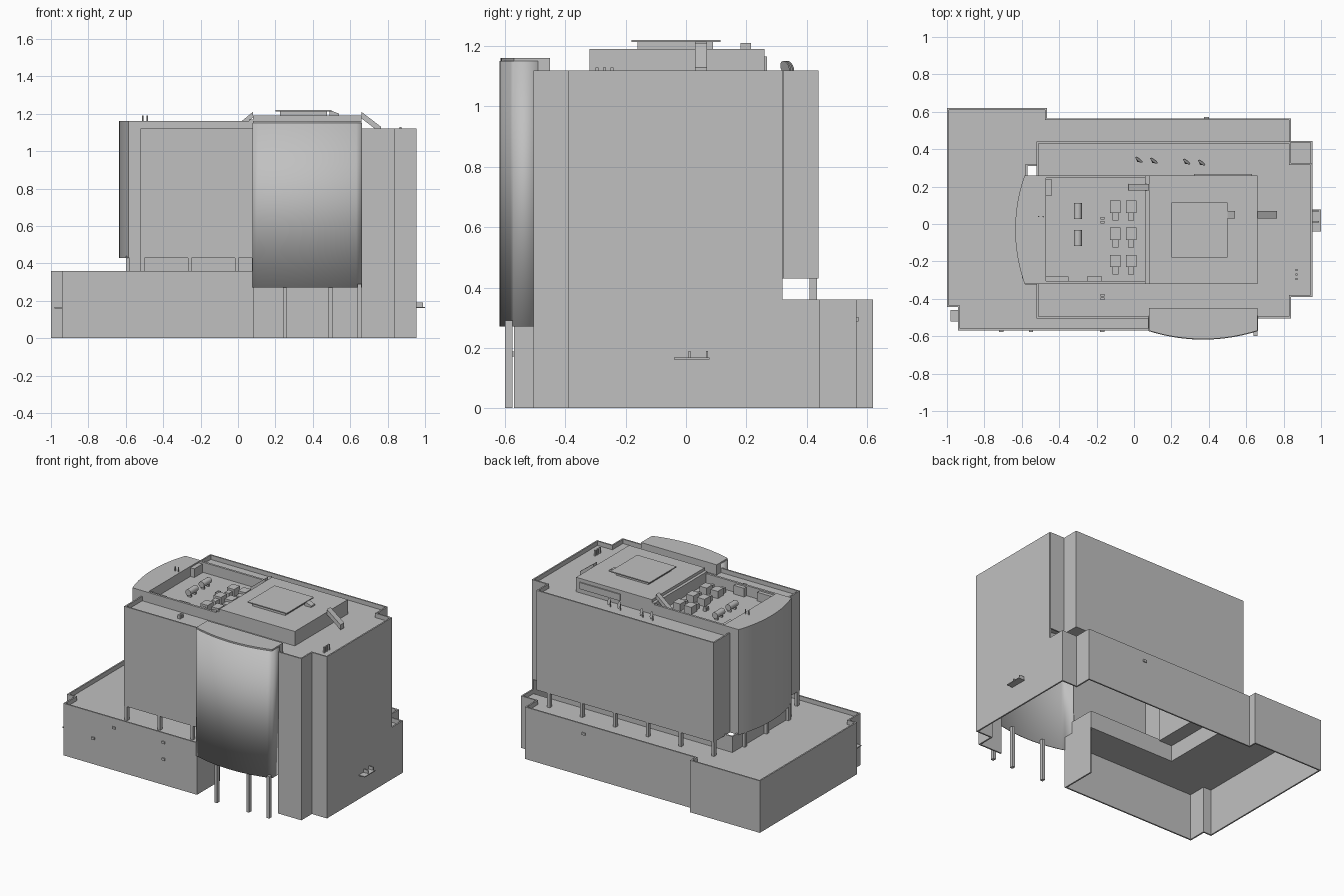
import bpy, bmesh, math
from mathutils import Vector, Matrix

if "Cube" in bpy.data.objects:
    bpy.data.objects.remove(bpy.data.objects["Cube"])

mat = bpy.data.materials.new("light_grey")
mat.use_nodes = True
GREY = (0.53, 0.53, 0.53, 1)
mat.diffuse_color = GREY
mat.node_tree.nodes["Principled BSDF"].inputs["Base Color"].default_value = GREY


def finish(name, bm):
    me = bpy.data.meshes.new(name)
    bm.to_mesh(me)
    bm.free()
    me.materials.append(mat)
    ob = bpy.data.objects.new(name, me)
    bpy.context.scene.collection.objects.link(ob)
    return ob


def prism(name, pts, z0, z1):
    """Solid block from a plan outline."""
    bm = bmesh.new()
    f = bm.faces.new([bm.verts.new((x, y, z0)) for x, y in pts])
    up = bmesh.ops.extrude_face_region(bm, geom=[f])["geom"]
    bmesh.ops.translate(bm, vec=(0, 0, z1 - z0),
                        verts=[v for v in up if isinstance(v, bmesh.types.BMVert)])
    bmesh.ops.recalc_face_normals(bm, faces=bm.faces[:])
    return finish(name, bm)


def wall(name, pts, z0, z1, t=0.01):
    """Thin upright wall along a plan path."""
    bm = bmesh.new()
    lo = [bm.verts.new((x, y, z0)) for x, y in pts]
    hi = [bm.verts.new((x, y, z1)) for x, y in pts]
    for i in range(len(pts) - 1):
        bm.faces.new((lo[i], lo[i + 1], hi[i + 1], hi[i]))
    ob = finish(name, bm)
    mod = ob.modifiers.new("thickness", "SOLIDIFY")
    mod.thickness = t
    mod.offset = 0
    mod.use_even_offset = True
    return ob


def box(name, x0, x1, y0, y1, z0, z1):
    return prism(name, [(x0, y0), (x1, y0), (x1, y1), (x0, y1)], z0, z1)


def cylinder(name, a, b, r, r2=None, n=16):
    a, b = Vector(a), Vector(b)
    d = b - a
    bm = bmesh.new()
    m = Matrix.Translation((a + b) / 2) @ d.to_track_quat("Z", "Y").to_matrix().to_4x4()
    bmesh.ops.create_cone(bm, cap_ends=True, segments=n, radius1=r,
                          radius2=r if r2 is None else r2, depth=d.length, matrix=m)
    return finish(name, bm)


def beam(name, a, b, y0, y1, t):
    """Sloped bar in the xz plane."""
    bm = bmesh.new()
    f = bm.faces.new([bm.verts.new((x, y0, z)) for x, z in
                      (a, b, (b[0], b[1] - t), (a[0], a[1] - t))])
    up = bmesh.ops.extrude_face_region(bm, geom=[f])["geom"]
    bmesh.ops.translate(bm, vec=(0, y1 - y0, 0),
                        verts=[v for v in up if isinstance(v, bmesh.types.BMVert)])
    bmesh.ops.recalc_face_normals(bm, faces=bm.faces[:])
    return finish(name, bm)


def bow(half, depth, n=20):
    """Shallow arc as (along, outward) pairs."""
    r = (half ** 2 + depth ** 2) / (2 * depth)
    a = math.asin(half / r)
    angles = [a * (2 * i / n - 1) for i in range(n + 1)]
    return [(r * math.sin(t), r * math.cos(t) - r + depth) for t in angles]


# podium shell and roof, open beneath
podium = [(0.08, -0.565), (-0.935, -0.565), (-0.935, -0.44), (-0.995, -0.44),
          (-0.995, 0.615), (-0.47, 0.615), (-0.47, 0.56), (0.835, 0.56),
          (0.835, 0.44), (0.95, 0.44), (0.95, 0.32)]
wall("podium_wall", [(0.08, -0.32)] + podium, 0, 0.36)
prism("podium_roof", podium + [(-0.58, 0.32), (-0.58, -0.32), (0.08, -0.32)], 0.32, 0.33)

# recessed storey between podium and tower
wall("recessed_core", [(0.08, -0.5), (0.08, -0.32), (-0.575, -0.32), (-0.575, 0.315),
                       (0.835, 0.315)], 0.32, 0.44)
for i in range(6):
    x = -0.51 + 0.252 * i
    box("back_column", x - 0.01, x + 0.01, 0.41, 0.435, 0.32, 0.44)
    if i < 3:
        box("front_column", x - 0.01, x + 0.01, -0.5, -0.475, 0.32, 0.44)
for y in (-0.28, -0.04, 0.2):
    box("end_column", -0.6, -0.575, y - 0.012, y + 0.012, 0.32, 0.44)

# tower shell
wall("tower_upper_wall", [(0.08, -0.5), (-0.515, -0.5), (-0.515, 0.435), (0.835, 0.435),
                          (0.835, 0.32), (0.95, 0.32)], 0.43, 1.12)
wall("tower_full_wall", [(0.66, -0.5), (0.835, -0.5), (0.835, -0.385), (0.95, -0.385),
                         (0.95, 0.32)], 0, 1.12)
prism("tower_underside", [(-0.515, -0.5), (0.08, -0.5), (0.08, -0.32), (-0.5, -0.32),
                          (-0.5, 0.31), (0.835, 0.31), (0.835, 0.435), (-0.515, 0.435)],
      0.43, 0.44)
prism("tower_roof", [(-0.515, -0.5), (0.835, -0.5), (0.835, -0.385), (0.95, -0.385),
                     (0.95, 0.32), (0.835, 0.32), (0.835, 0.435), (-0.515, 0.435)],
      1.08, 1.09)

# curved front bay on slim columns
front_arc = [(0.37 + s, -0.57 - d) for s, d in bow(0.29, 0.045)]
bay = wall("front_bay_wall", [(0.08, -0.49)] + front_arc + [(0.66, -0.49)], 0.27, 1.15, 0.006)
prism("front_bay_cap", [(0.08, -0.45)] + front_arc + [(0.66, -0.45)], 1.09, 1.16)
for x in (0.25, 0.495, 0.65):
    box("bay_column", x - 0.01, x + 0.01, -0.6, -0.575, 0, 0.29)

# curved end bay
end_arc = [(-0.585 - d, -0.03 + s) for s, d in bow(0.29, 0.05)]
end_bay = prism("end_bay", [(-0.47, -0.32)] + end_arc + [(-0.47, 0.26)], 0.43, 1.16)

# sunken plant yard walls
box("yard_front_wall", -0.48, 0.08, -0.32, -0.305, 1.085, 1.16)
box("yard_back_wall", -0.48, 0.08, 0.245, 0.26, 1.085, 1.16)
box("yard_side_wall", 0.06, 0.08, -0.32, 0.26, 1.085, 1.17)
for x0, x1 in ((-0.47, -0.35), (-0.25, -0.17)):
    box("yard_cabinet", x0, x1, -0.31, -0.28, 1.085, 1.15)
box("yard_corner_block", -0.47, -0.44, 0.15, 0.24, 1.085, 1.15)

# penthouse
box("penthouse", 0.08, 0.66, -0.32, 0.26, 1.085, 1.19)
box("penthouse_plinth", 0.225, 0.475, -0.16, 0.09, 1.18, 1.215)
box("penthouse_top_plate", 0.2, 0.5, -0.18, 0.115, 1.213, 1.22)
beam("plinth_duct", (0.49, 1.22), (0.54, 1.2), 0.03, 0.07, 0.03)
beam("side_duct", (0.66, 1.21), (0.765, 1.13), 0.03, 0.07, 0.035)
beam("yard_stair", (-0.03, 1.12), (0.08, 1.21), 0.18, 0.215, 0.03)
box("back_rail", 0.32, 0.63, 0.26, 0.268, 1.12, 1.165)

# rooftop machines
for x in (-0.1, -0.015):
    for y in (-0.22, -0.075, 0.07):
        box("cooling_unit", x - 0.028, x + 0.028, y - 0.01, y + 0.055, 1.09, 1.14)
        box("cooling_unit_base", x - 0.016, x + 0.016, y - 0.05, y, 1.09, 1.125)
for y in (-0.075, 0.07):
    cylinder("tank", (-0.3, y - 0.043, 1.125), (-0.3, y + 0.043, 1.125), 0.021)
    for s in (-0.025, 0.025):
        box("tank_leg", -0.312, -0.288, y + s - 0.005, y + s + 0.005, 1.085, 1.12)
for y in (0.01, 0.03, -0.38, -0.4):
    box("small_vent", -0.178, -0.158, y - 0.007, y + 0.007, 1.085, 1.115)
for x, y in ((0.02, 0.335), (0.1, 0.33), (0.275, 0.325), (0.355, 0.32)):
    cylinder("dish_post", (x, y, 1.085), (x, y, 1.125), 0.004, n=8)
    cylinder("dish", (x, y, 1.125), (x + 0.006, y + 0.008, 1.128), 0.006, 0.024)
for x in (-0.51, -0.485):
    cylinder("antenna", (x, 0.04, 1.155), (x, 0.04, 1.19), 0.004, n=8)
for i in range(3):
    box("roof_vent", 0.863, 0.873, -0.3 + i * 0.025, -0.29 + i * 0.025, 1.085, 1.13)

# small wall fittings
box("side_canopy", 0.95, 1.0, -0.04, 0.078, 0.162, 0.168)
for y in (0.012, 0.07):
    box("canopy_bracket", 0.95, 0.99, y - 0.003, y + 0.003, 0.165, 0.19)
box("corner_canopy", -0.98, -0.935, -0.52, -0.46, 0.16, 0.168)
for x, z in ((-0.55, 0.295), (-0.17, 0.295), (-0.71, 0.18), (-0.17, 0.18)):
    box("front_vent", x - 0.011, x + 0.011, -0.578, -0.565, z - 0.008, z + 0.008)
box("back_vent", 0.375, 0.4, 0.56, 0.572, 0.287, 0.303)

# smooth the curved pieces, keeping corners crisp
for ob in bpy.data.objects:
    ob.select_set(ob.type == "MESH" and ob.name.startswith(("front_bay_wall", "end_bay", "tank", "dish")))
bpy.context.view_layer.objects.active = bay
bpy.ops.object.shade_smooth_by_angle(angle=math.radians(30))
